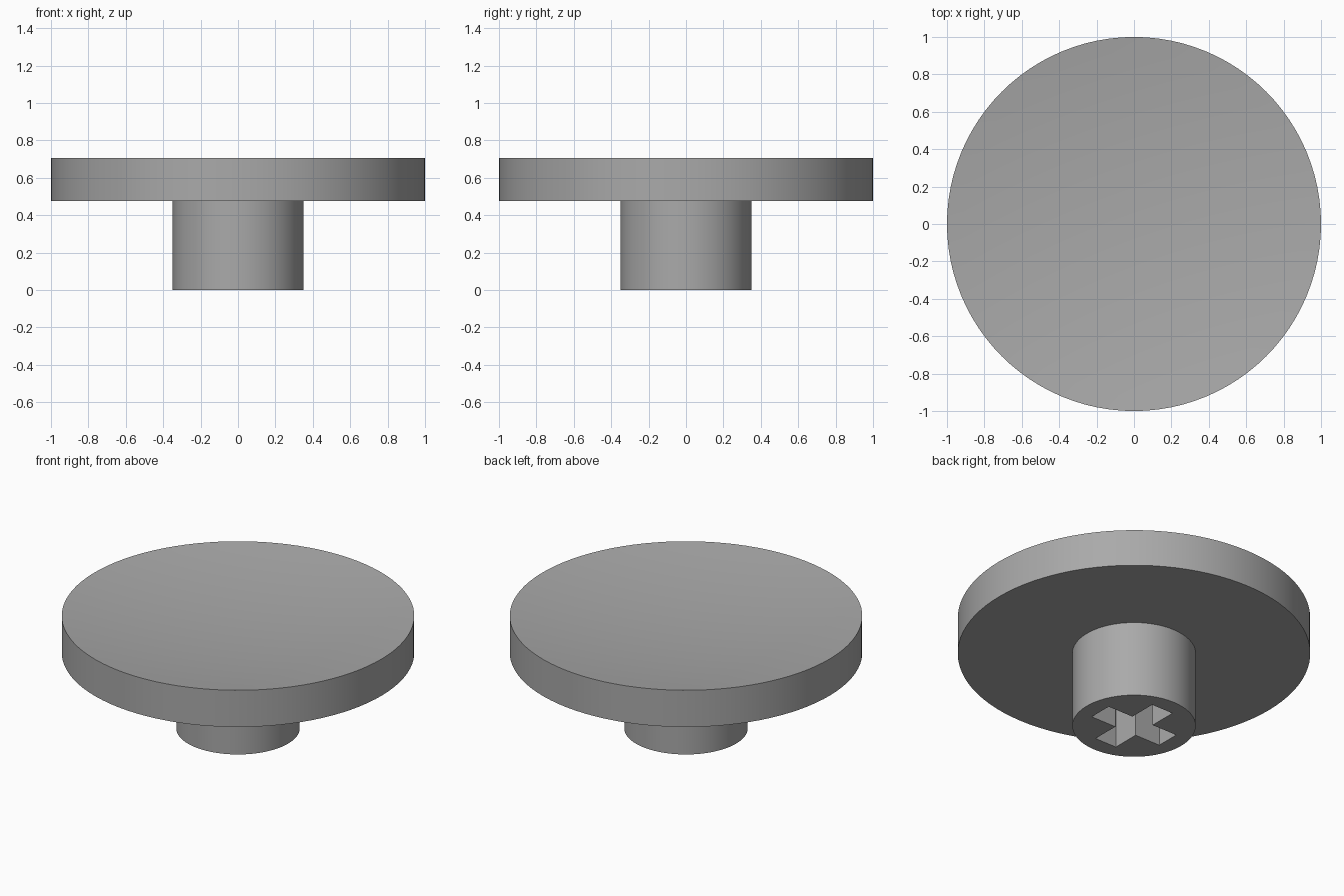
import bpy, bmesh, math

if "Cube" in bpy.data.objects:
    bpy.data.objects.remove(bpy.data.objects["Cube"])

SEG = 96
R_PLATE, Z_UNDER, Z_RIM, DISH = 1.0, 0.475, 0.705, 0.065
R_STEM = 0.35

grey = bpy.data.materials.new("mid grey")
grey.diffuse_color = (0.4, 0.4, 0.4, 1)
grey.use_nodes = True
grey.node_tree.nodes["Principled BSDF"].inputs["Base Color"].default_value = grey.diffuse_color


def make_object(name, bm):
    bmesh.ops.recalc_face_normals(bm, faces=bm.faces)
    mesh = bpy.data.meshes.new(name)
    bm.to_mesh(mesh)
    bm.free()
    obj = bpy.data.objects.new(name, mesh)
    bpy.context.collection.objects.link(obj)
    mesh.materials.append(grey)
    return obj


def lathe(name, profile):
    """Spin an (r, z) profile around the z axis."""
    bm = bmesh.new()
    verts = [bm.verts.new((r, 0, z)) for r, z in profile]
    edges = [bm.edges.new(pair) for pair in zip(verts, verts[1:])]
    bmesh.ops.spin(bm, geom=verts + edges, cent=(0, 0, 0), axis=(0, 0, 1),
                   angle=math.tau, steps=SEG)
    bmesh.ops.remove_doubles(bm, verts=bm.verts, dist=1e-5)
    return make_object(name, bm)


def activate(obj):
    bpy.ops.object.select_all(action='DESELECT')
    obj.select_set(True)
    bpy.context.view_layer.objects.active = obj


# Round plate with a shallow dished top
rings = 12
dish = [(R_PLATE * i / rings, Z_RIM - DISH * (1 - (i / rings) ** 2))
        for i in range(rings + 1)]
plate = lathe("round_plate", dish + [(R_PLATE, Z_UNDER), (0, Z_UNDER)])

# Stem, let slightly into the plate
stem = lathe("stem", [(0, 0), (R_STEM, 0), (R_STEM, Z_UNDER + 0.01),
                      (0, Z_UNDER + 0.01)])

# Cross-shaped socket cut up through the stem
ARM, HALF = 0.25, 0.075
quarter = [(ARM, -HALF), (ARM, HALF), (HALF, HALF)]
outline = []
for turn in range(4):
    c, s = [(1, 0), (0, 1), (-1, 0), (0, -1)][turn]
    outline += [(x * c - y * s, x * s + y * c) for x, y in quarter]
bm = bmesh.new()
face = bm.faces.new([bm.verts.new((x, y, -0.1)) for x, y in outline])
top = bmesh.ops.extrude_face_region(bm, geom=[face])
bmesh.ops.translate(bm, vec=(0, 0, 0.7),
                    verts=[g for g in top["geom"] if isinstance(g, bmesh.types.BMVert)])
cutter = make_object("socket_cutter", bm)
cutter.hide_render = True

cut = stem.modifiers.new("socket", 'BOOLEAN')
cut.operation = 'DIFFERENCE'
cut.solver = 'EXACT'
cut.object = cutter
activate(stem)
bpy.ops.object.modifier_apply(modifier=cut.name)
bpy.data.objects.remove(cutter)

# Smooth round walls with crisp edges
for obj in (plate, stem):
    activate(obj)
    bpy.ops.object.shade_smooth_by_angle(angle=math.radians(30))
